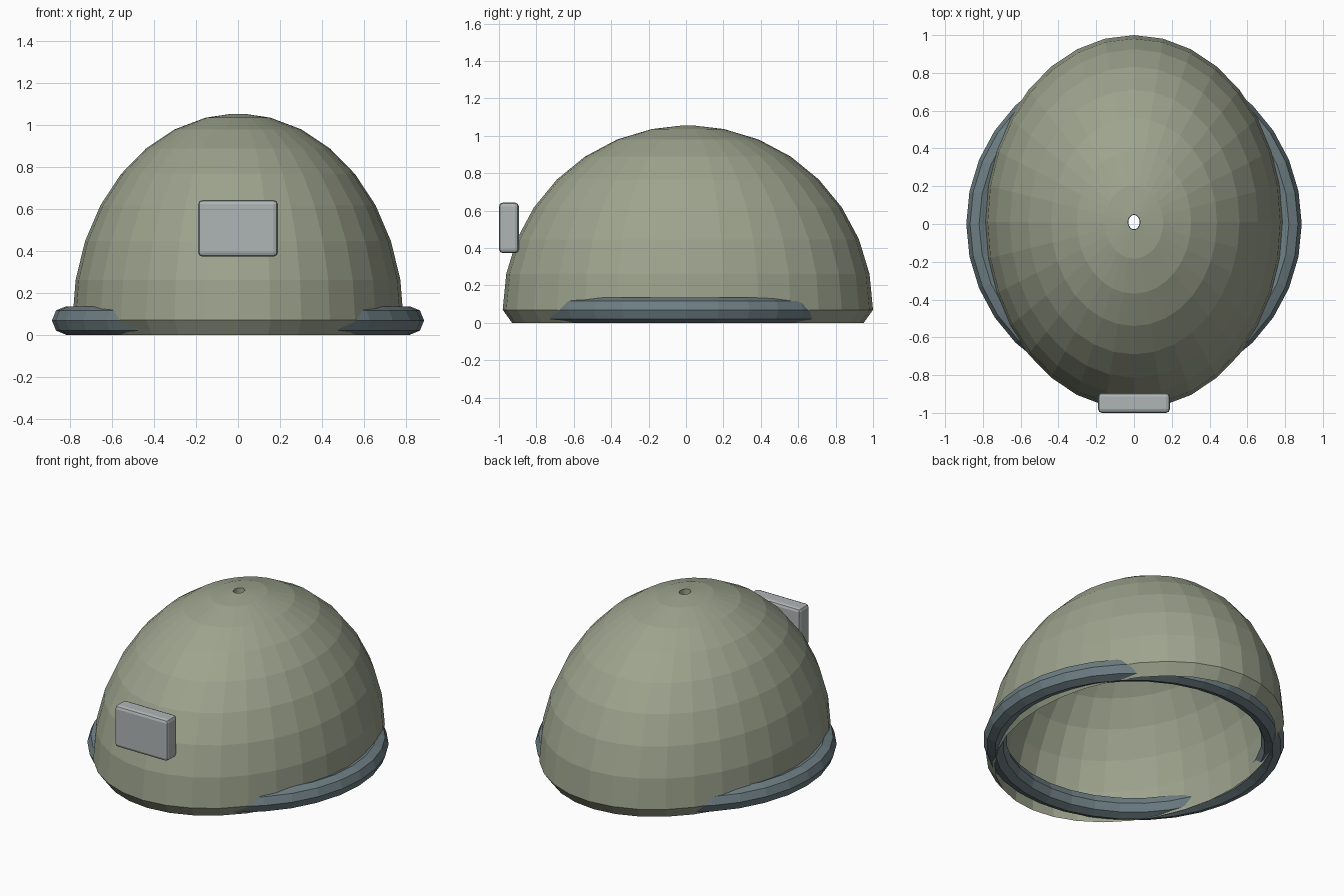
import bpy, bmesh, math

cube = bpy.data.objects.get("Cube")
if cube:
    bpy.data.objects.remove(cube, do_unlink=True)


def material(name, rgb):
    m = bpy.data.materials.new(name)
    m.use_nodes = True
    m.diffuse_color = (*rgb, 1)
    m.node_tree.nodes["Principled BSDF"].inputs["Base Color"].default_value = (*rgb, 1)
    return m


def lathe(name, loop, segments, mat, location):
    """Sweep a closed loop of (x radius, y radius, z) points around z."""
    bm = bmesh.new()
    rings = []
    for s in range(segments):
        a = math.tau * s / segments
        rings.append([bm.verts.new((rx * math.cos(a), ry * math.sin(a), z))
                      for rx, ry, z in loop])
    n = len(loop)
    for s in range(segments):
        r, q = rings[s], rings[(s + 1) % segments]
        for i in range(n):
            j = (i + 1) % n
            bm.faces.new((r[i], q[i], q[j], r[j]))
    bmesh.ops.recalc_face_normals(bm, faces=bm.faces)
    mesh = bpy.data.meshes.new(name)
    bm.to_mesh(mesh)
    bm.free()
    mesh.materials.append(mat)
    obj = bpy.data.objects.new(name, mesh)
    obj.location = location
    bpy.context.collection.objects.link(obj)
    return obj


olive = material("olive_shell", (0.34, 0.37, 0.27))
slate = material("slate_padding", (0.155, 0.21, 0.23))
grey = material("light_grey_plate", (0.43, 0.46, 0.46))


def dome(rx, ry, height, base):
    """Quarter-ellipse profile from the crown hole down to the rim."""
    angles = [math.radians(2.3)] + [math.pi / 16 * i for i in range(1, 9)]
    return [(rx * math.sin(a), ry * math.sin(a), base + height * math.cos(a))
            for a in angles]


# Thick shell with a vent hole in the crown and a bevelled lower rim
outer = dome(0.79, 0.99, 0.985, 0.07)
inner = dome(0.74, 0.94, 0.985, 0.0)
lathe("helmet_shell", outer + inner[::-1], 32, olive, (0, 0.01, 0))

# Round padding ring, which shows outside the shell at the ears
tube = []
for i in range(8):
    a = math.tau * i / 8
    r = 0.82 + 0.068 * math.cos(a)
    tube.append((r, r, 0.068 * math.sin(a)))
lathe("padding_ring", tube, 32, slate, (0, 0, 0.068))

# Mounting plate on the front
bpy.ops.mesh.primitive_cube_add(size=1, location=(0, -0.947, 0.508))
plate = bpy.context.object
plate.name = "front_plate"
plate.scale = (0.38, 0.106, 0.27)
bpy.ops.object.transform_apply(location=False, rotation=False, scale=True)
plate.data.materials.append(grey)
bevel = plate.modifiers.new("rounded_edges", "BEVEL")
bevel.width = 0.02
bevel.segments = 2
